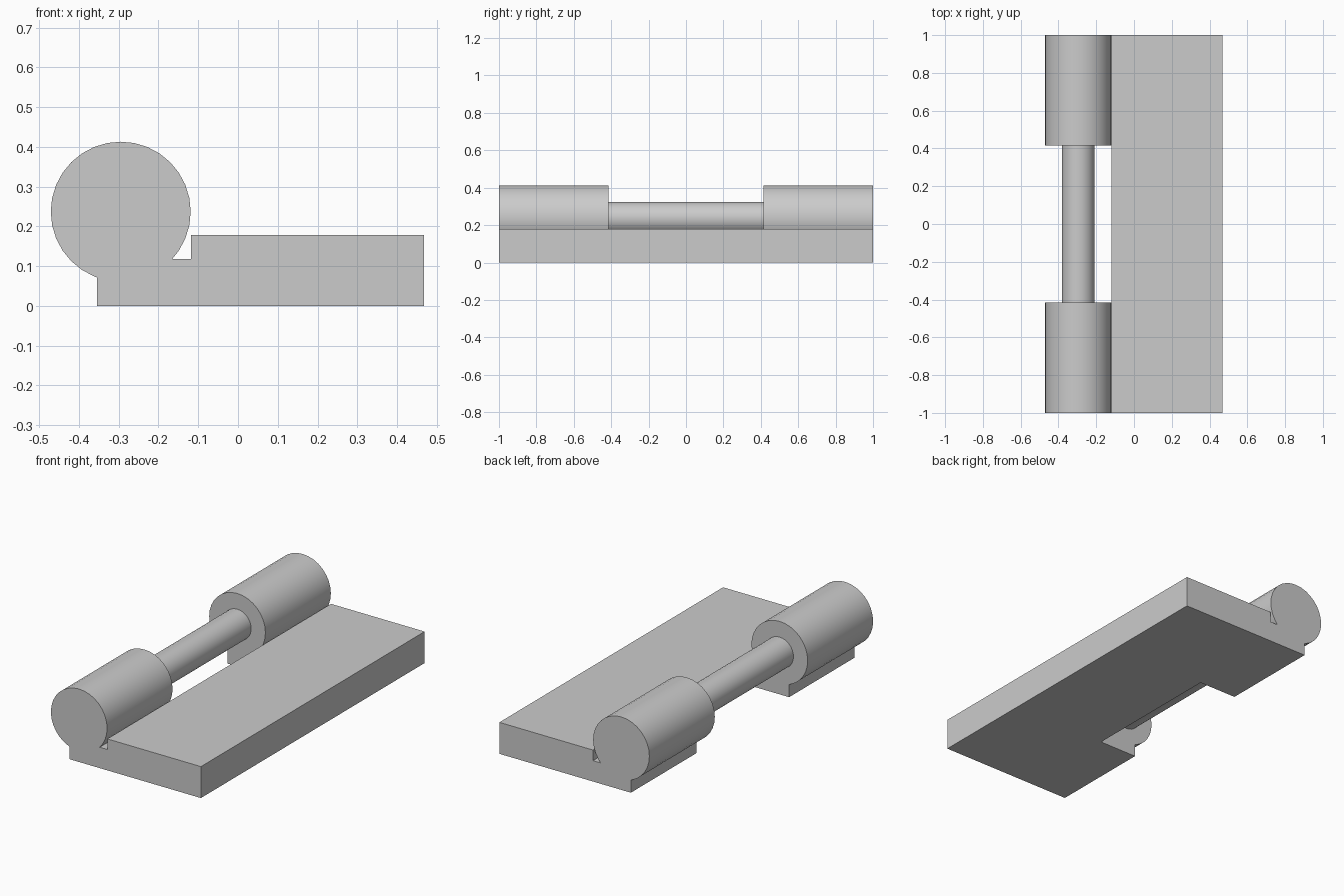
import bpy, bmesh
from math import sin, cos, asin, acos, pi, radians

cube = bpy.data.objects.get("Cube")
if cube:
    bpy.data.objects.remove(cube, do_unlink=True)

# Main dimensions
AXIS_X, AXIS_Z = -0.295, 0.237
HUB_R, ROD_R = 0.176, 0.087
LEFT, RIGHT, STEP = -0.355, 0.468, -0.118
PLATE_TOP, NOTCH_Z = 0.178, 0.118
GAP = 0.415
SEGMENTS = 32

grey = bpy.data.materials.new("plain_grey")
grey.use_nodes = True
colour = (0.6, 0.6, 0.6, 1)
grey.diffuse_color = colour
grey.node_tree.nodes["Principled BSDF"].inputs["Base Color"].default_value = colour


def extrude_profile(name, points, y0, y1):
    """Prism along y from an outline in x and z."""
    bm = bmesh.new()
    face = bm.faces.new([bm.verts.new((x, y0, z)) for x, z in points])
    moved = bmesh.ops.extrude_face_region(bm, geom=[face])["geom"]
    verts = [v for v in moved if isinstance(v, bmesh.types.BMVert)]
    bmesh.ops.translate(bm, verts=verts, vec=(0, y1 - y0, 0))
    bmesh.ops.recalc_face_normals(bm, faces=bm.faces)
    mesh = bpy.data.meshes.new(name)
    bm.to_mesh(mesh)
    bm.free()
    mesh.materials.append(grey)
    obj = bpy.data.objects.new(name, mesh)
    bpy.context.collection.objects.link(obj)
    return obj


def circle_point(radius, angle):
    return AXIS_X + radius * cos(angle), AXIS_Z + radius * sin(angle)


def smooth(obj):
    bpy.ops.object.select_all(action="DESELECT")
    obj.select_set(True)
    bpy.context.view_layer.objects.active = obj
    bpy.ops.object.shade_smooth_by_angle(angle=radians(30))


# Section: stepped plate running into a round hub
start = asin((NOTCH_Z - AXIS_Z) / HUB_R)
end = 2 * pi - acos((LEFT - AXIS_X) / HUB_R)
step = 2 * pi / SEGMENTS
inner = [i * step for i in range(-SEGMENTS, SEGMENTS) if start + 0.02 < i * step < end - 0.02]
arc = [circle_point(HUB_R, a) for a in [start] + inner + [end]]
section = [(LEFT, 0), (RIGHT, 0), (RIGHT, PLATE_TOP), (STEP, PLATE_TOP), (STEP, NOTCH_Z)] + arc
body = extrude_profile("plate_with_hubs", section, -1, 1)

# Opening between the two hubs
opening = [(-0.6, -0.1), (STEP, -0.1), (STEP, 0.6), (-0.6, 0.6)]
cutter = extrude_profile("opening_cutter", opening, -GAP, GAP)
cutter.hide_render = True
cut = body.modifiers.new("opening", "BOOLEAN")
cut.operation = "DIFFERENCE"
cut.solver = "EXACT"
cut.object = cutter
bpy.context.view_layer.objects.active = body
bpy.ops.object.modifier_apply(modifier=cut.name)
bpy.data.objects.remove(cutter, do_unlink=True)
smooth(body)

# Thin rod joining the hubs
rod = [circle_point(ROD_R, i * step) for i in range(SEGMENTS)]
smooth(extrude_profile("joining_rod", rod, -GAP - 0.01, GAP + 0.01))
